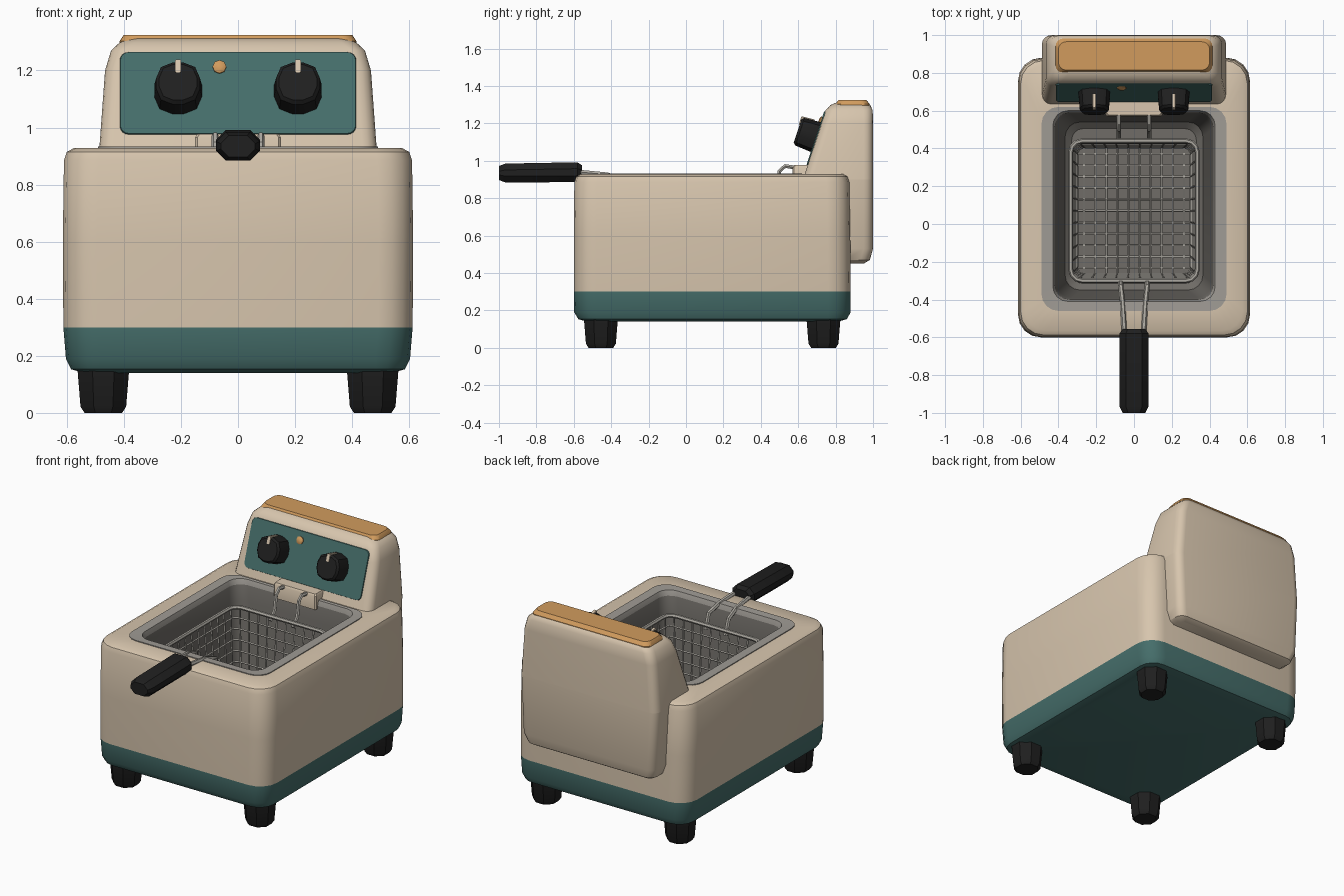
import bpy, math
from mathutils import Matrix, Vector

if "Cube" in bpy.data.objects:
    bpy.data.objects.remove(bpy.data.objects["Cube"])


def material(name, rgb):
    m = bpy.data.materials.new(name)
    m.diffuse_color = (*rgb, 1)
    m.use_nodes = True
    m.node_tree.nodes["Principled BSDF"].inputs["Base Color"].default_value = m.diffuse_color
    return m


CREAM = material("cream enamel", (0.68, 0.56, 0.42))
TEAL = material("dark teal", (0.06, 0.155, 0.145))
BLACK = material("black plastic", (0.014, 0.014, 0.014))
ORANGE = material("amber orange", (0.64, 0.33, 0.11))
RIM = material("light steel", (0.35, 0.33, 0.30))
TANK = material("dark steel", (0.16, 0.15, 0.135))
WIRE = material("wire steel", (0.42, 0.40, 0.36))


def outline(hw, y0, y1, r, z, seg, cx=0.0):
    """Counter-clockwise rounded rectangle."""
    pts = []
    corners = [(hw - r, y0 + r), (hw - r, y1 - r), (-hw + r, y1 - r), (-hw + r, y0 + r)]
    for k, (x, y) in enumerate(corners):
        for i in range(seg + 1):
            a = math.radians(-90 + 90 * k + 90 * i / seg)
            pts.append(Vector((cx + x + r * math.cos(a), y + r * math.sin(a), z)))
    return pts


def loft(name, rings, mats, bands=None, seg=4, cx=0.0, mat=None, caps=(True, True)):
    """Skin a stack of rounded rectangles (half width, y0, y1, radius, z)."""
    verts, faces, idx = [], [], []
    for ring in rings:
        verts += outline(*ring, seg, cx)
    n = 4 * (seg + 1)
    for k in range(len(rings) - 1):
        for i in range(n):
            j = (i + 1) % n
            faces.append((k * n + i, k * n + j, (k + 1) * n + j, (k + 1) * n + i))
            idx.append(bands[k] if bands else 0)
    if caps[0]:
        faces.append(tuple(reversed(range(n))))
        idx.append(bands[0] if bands else 0)
    if caps[1]:
        last = (len(rings) - 1) * n
        faces.append(tuple(range(last, last + n)))
        idx.append(bands[-1] if bands else 0)
    if mat:
        verts = [mat @ v for v in verts]
    me = bpy.data.meshes.new(name)
    me.from_pydata(verts, [], faces)
    for m in mats:
        me.materials.append(m)
    for p, i in zip(me.polygons, idx):
        p.material_index = i
    ob = bpy.data.objects.new(name, me)
    bpy.context.collection.objects.link(ob)
    return ob


def wires(name, paths, radius, res=0, cyclic=False):
    """Several round wires in one object, converted to mesh."""
    cu = bpy.data.curves.new(name, 'CURVE')
    cu.dimensions = '3D'
    cu.bevel_depth = radius
    cu.bevel_resolution = res
    cu.use_fill_caps = True
    for path in paths:
        s = cu.splines.new('POLY')
        s.points.add(len(path) - 1)
        for p, co in zip(s.points, path):
            p.co = (*co, 1)
        s.use_cyclic_u = cyclic
    cu.materials.append(WIRE)
    ob = bpy.data.objects.new(name, cu)
    bpy.context.collection.objects.link(ob)
    bpy.ops.object.select_all(action='DESELECT')
    ob.select_set(True)
    bpy.context.view_layer.objects.active = ob
    bpy.ops.object.convert(target='MESH')


# Body with teal base band
loft("body", [
    (.54, -.53, .81, .08, .14), (.585, -.575, .86, .10, .153), (.603, -.598, .88, .12, .19),
    (.612, -.60, .88, .12, .30), (.614, -.60, .878, .12, .60), (.610, -.597, .873, .12, .885),
    (.60, -.587, .865, .12, .915), (.575, -.565, .845, .11, .928), (.48, -.45, .61, .08, .928),
], [CREAM, TEAL], [1, 1, 1, 0, 0, 0, 0, 0], caps=(True, False))

# Oil tank with light rim
loft("oil_tank", [
    (.49, -.46, .62, .09, .92), (.49, -.46, .62, .09, .933), (.43, -.41, .60, .08, .931),
    (.42, -.40, .59, .08, .90), (.41, -.39, .58, .08, .80), (.365, -.35, .54, .08, .38),
    (.33, -.315, .505, .06, .35),
], [RIM, TANK], [0, 0, 0, 1, 1, 1], caps=(False, True))

# Feet
for sx in (-1, 1):
    for y in (-.455, .735):
        loft("foot", [(h, y - h, y + h, h * .58, z) for h, z in
                      ((.066, 0), (.08, .022), (.092, .17))], [BLACK], seg=1, cx=sx * .472)

# Control head hanging over the back
loft("control_head", [
    (.42, .80, .95, .03, .45), (.45, .80, .983, .05, .47), (.472, .80, 1.0, .05, .53),
    (.488, .80, 1.0, .05, .90), (.488, .625, 1.0, .05, .90), (.466, .724, 1.0, .05, 1.20),
    (.445, .747, .998, .05, 1.27), (.415, .772, .985, .05, 1.298), (.38, .81, .96, .04, 1.314),
], [CREAM])
loft("top_cap", [
    (.415, .80, .982, .04, 1.28), (.415, .80, .982, .04, 1.303), (.40, .815, .965, .04, 1.325),
], [ORANGE])

# Sloped control panel frame: local z points out of the panel
tilt = math.atan2(.099, .30)


def on_panel(x, z):
    y = .625 + (z - .90) * .33
    return Matrix.Translation((x, y, z)) @ Matrix.Rotation(math.pi / 2 - tilt, 4, 'X')


loft("control_panel", [(.415, -.153, .153, .03, -.004), (.412, -.15, .15, .03, .006)],
     [TEAL], mat=on_panel(0, 1.12))
loft("indicator_light", [(.024, -.024, .024, .0235, .0), (.024, -.024, .024, .0235, .012),
                         (.014, -.014, .014, .0135, .018)], [ORANGE], seg=2, mat=on_panel(-.065, 1.21))
for x in (-.21, .21):
    m = on_panel(x, 1.125)
    loft("knob", [(h, -h, h, h * .75, z) for h, z in
                  ((.083, .0), (.083, .02), (.077, .095), (.066, .108))], [BLACK], seg=2, mat=m)
    loft("knob_pointer", [(.010, .04, .087, .003, .04), (.010, .035, .082, .003, .113)],
         [CREAM], seg=1, mat=m)

# Basket rest bracket
loft("basket_bracket", [(.15, .57, .68, .008, .88), (.15, .57, .68, .008, .965),
                        (.143, .578, .68, .008, .977)], [CREAM], seg=1)

# Wire basket: U-shaped wires both ways plus side hoops
CY, TOP, BOT = .07, .83, .43
HX, HY, BX, BY = .335, .37, .30, .335
mesh_paths = []
for i in range(10):
    t = -.88 + 1.76 * i / 9
    mesh_paths.append([(t * HX, CY - HY, TOP), (t * BX, CY - BY, BOT),
                       (t * BX, CY + BY, BOT), (t * HX, CY + HY, TOP)])
for i in range(11):
    t = -.9 + 1.8 * i / 10
    mesh_paths.append([(-HX, CY + t * HY, TOP), (-BX, CY + t * BY, BOT),
                       (BX, CY + t * BY, BOT), (HX, CY + t * HY, TOP)])
wires("basket_mesh", mesh_paths, .006)
hoops = []
for i in range(6):
    f = i / 6
    hx, hy = BX + (HX - BX) * f, BY + (HY - BY) * f
    hoops.append(outline(hx, CY - hy, CY + hy, .03, BOT + (TOP - BOT) * f, 2))
wires("basket_hoops", hoops, .006, cyclic=True)
wires("basket_rim", [outline(HX, CY - HY, CY + HY, .06, TOP, 3)], .013, 1, True)

# Rear hooks and handle wires
wires("basket_hooks", [[(x, .44, .80), (x, .485, .85), (x, .50, .945), (x, .53, .972), (x, .575, .965)]
                       for x in (-.08, .08)], .012, 1)
wires("handle_wires", [[(s * .07, -.30, .80), (s * .07, -.33, .895), (s * .06, -.42, .925),
                        (s * .05, -.60, .942)] for s in (-1, 1)], .014, 1)

# Handle grip
loft("handle_grip", [
    (.058, .90, .975, .025, .555), (.077, .886, .992, .034, .58),
    (.077, .884, .985, .034, .965), (.06, .897, .972, .028, 1.0),
], [BLACK], seg=1, mat=Matrix.Rotation(math.pi / 2, 4, 'X'))

# Smooth shading with crisp edges
bpy.ops.object.select_all(action='SELECT')
bpy.context.view_layer.objects.active = bpy.data.objects["body"]
bpy.ops.object.shade_smooth_by_angle(angle=math.radians(35))
